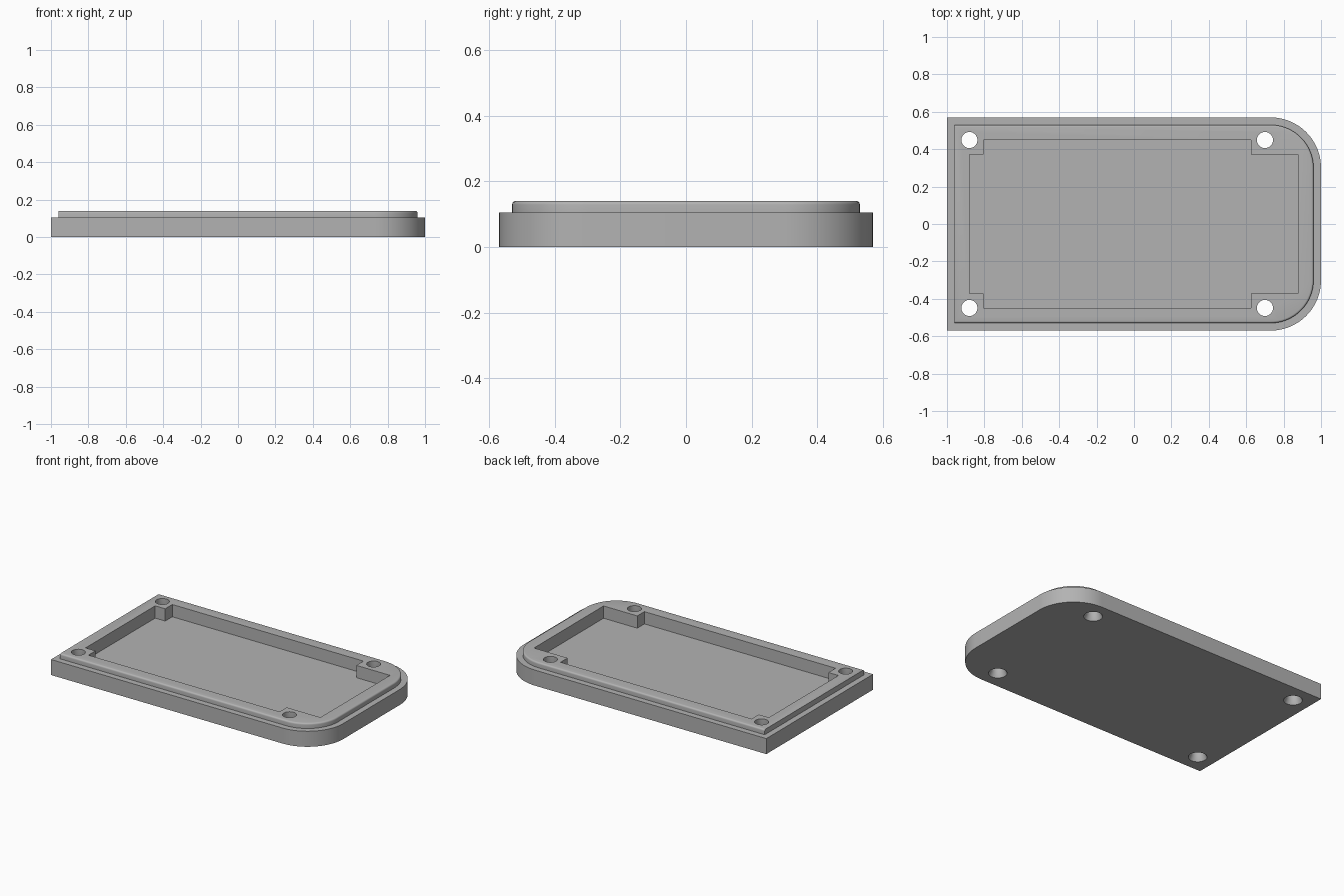
import bpy, bmesh
from math import cos, sin, pi, radians

cube = bpy.data.objects.get("Cube")
if cube:
    bpy.data.objects.remove(cube, do_unlink=True)

grey = bpy.data.materials.new("light grey")
grey.use_nodes = True
grey.diffuse_color = (0.45, 0.45, 0.45, 1)
grey.node_tree.nodes["Principled BSDF"].inputs["Base Color"].default_value = grey.diffuse_color

HALF_Y = 0.57
BODY_TOP, LIP_TOP, FLOOR = 0.105, 0.14, 0.057


def rounded_outline(inset, radius, steps=24):
    """Rectangle with square left corners and round right corners."""
    x, y = 1 - inset, HALF_Y - inset
    pts = [(-x, -y)]
    for side, start in ((-1, -pi / 2), (1, 0)):
        for i in range(steps + 1):
            a = start + i * pi / 2 / steps
            pts.append((x - radius + radius * cos(a), side * (y - radius) + radius * sin(a)))
    return pts + [(-x, y)]


def prism(name, outline, z0, z1, round_top=None):
    """Extrude an outline; round_top bevels the top rim, leaving the left end sharp."""
    bm = bmesh.new()
    base = bm.faces.new([bm.verts.new((x, y, z0)) for x, y in outline])
    top = bmesh.ops.extrude_face_region(bm, geom=[base])["geom"]
    bmesh.ops.translate(bm, vec=(0, 0, z1 - z0),
                        verts=[v for v in top if isinstance(v, bmesh.types.BMVert)])
    bmesh.ops.recalc_face_normals(bm, faces=bm.faces)
    if round_top:
        left = min(x for x, y in outline)
        rim = [e for e in bm.edges if all(v.co.z > z1 - 1e-5 for v in e.verts)
               and any(v.co.x > left + 1e-4 for v in e.verts)]
        bmesh.ops.bevel(bm, geom=rim, offset=round_top, segments=4, profile=0.5, affect='EDGES')
    mesh = bpy.data.meshes.new(name)
    bm.to_mesh(mesh)
    bm.free()
    mesh.materials.append(grey)
    obj = bpy.data.objects.new(name, mesh)
    bpy.context.collection.objects.link(obj)
    return obj


def cone(name, x, y, z0, z1, r0, r1):
    bpy.ops.mesh.primitive_cone_add(vertices=48, radius1=r0, radius2=r1, depth=z1 - z0,
                                    location=(x, y, (z0 + z1) / 2))
    obj = bpy.context.object
    obj.name = name
    obj.data.materials.append(grey)
    return obj


def combine(target, tool, operation):
    tool.hide_render = True
    mod = target.modifiers.new(tool.name, 'BOOLEAN')
    mod.operation, mod.solver, mod.object = operation, 'EXACT', tool
    bpy.context.view_layer.objects.active = target
    bpy.ops.object.modifier_apply(modifier=mod.name)
    bpy.data.objects.remove(tool, do_unlink=True)


# Base plate with its raised locating lip
tray = prism("tray", rounded_outline(0, 0.27), 0, BODY_TOP)
lip = prism("lip", rounded_outline(0.04, 0.23), FLOOR / 2, LIP_TOP, 0.011)
combine(tray, lip, 'UNION')

# Pocket that leaves a screw post in each corner
half = [(-0.88, 0.372), (-0.805, 0.372), (-0.805, 0.448),
        (0.625, 0.448), (0.625, 0.372), (0.877, 0.372)]
pocket = prism("pocket", half + [(x, -y) for x, y in reversed(half)], FLOOR, 0.3)
combine(tray, pocket, 'DIFFERENCE')

# Screw holes, countersunk from below
for x in (-0.88, 0.70):
    for y in (-0.449, 0.449):
        combine(tray, cone("hole", x, y, -0.1, 0.3, 0.043, 0.043), 'DIFFERENCE')
        combine(tray, cone("countersink", x, y, -0.03, 0.03, 0.071, 0.043), 'DIFFERENCE')

bpy.ops.object.select_all(action='DESELECT')
tray.select_set(True)
bpy.context.view_layer.objects.active = tray
bpy.ops.object.shade_smooth_by_angle(angle=radians(30))
